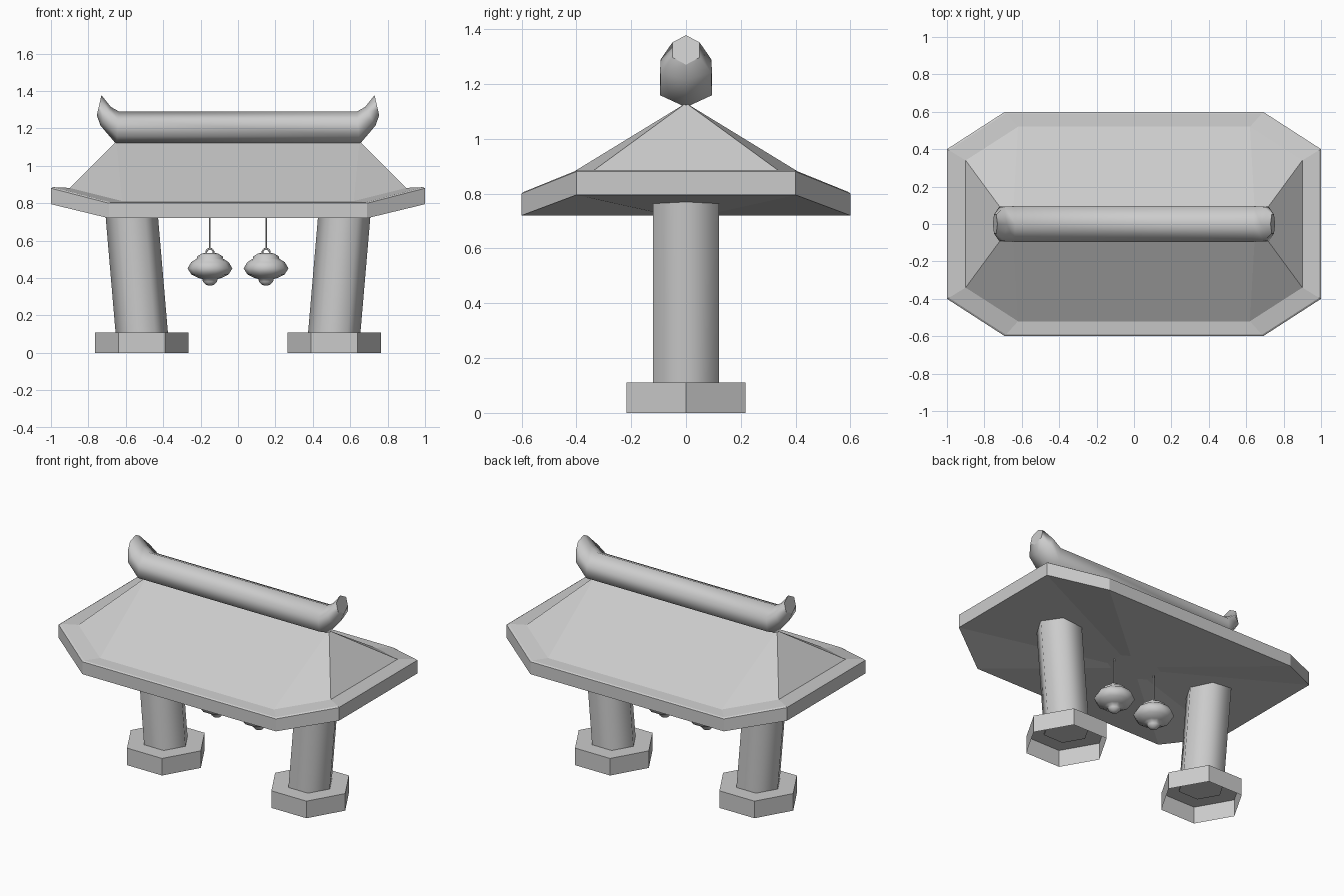
import bpy, bmesh, math

if "Cube" in bpy.data.objects:
    bpy.data.objects.remove(bpy.data.objects["Cube"])

def make(name, verts, faces, smooth=False):
    me = bpy.data.meshes.new(name)
    me.from_pydata(verts, [], faces)
    bm = bmesh.new()
    bm.from_mesh(me)
    bmesh.ops.recalc_face_normals(bm, faces=bm.faces)
    bm.to_mesh(me)
    bm.free()
    for p in me.polygons:
        p.use_smooth = smooth and len(p.vertices) <= 4
    ob = bpy.data.objects.new(name, me)
    bpy.context.collection.objects.link(ob)
    return ob

def loft(name, rings, cap_start=True, cap_end=True, smooth=False):
    n = len(rings[0])
    verts = [v for r in rings for v in r]
    faces = [(k * n + i, k * n + (i + 1) % n, (k + 1) * n + (i + 1) % n, (k + 1) * n + i)
             for k in range(len(rings) - 1) for i in range(n)]
    if cap_start:
        faces.append(tuple(range(n)))
    if cap_end:
        faces.append(tuple(range(len(verts) - n, len(verts))))
    return make(name, verts, faces, smooth)

def circle(x, z, r, n=6):
    return [(x + r * math.cos(i * math.tau / n), r * math.sin(i * math.tau / n), z) for i in range(n)]

# Roof: octagonal rings from the underside centre, over the rim, up to the hip slopes
def octagon(ex, ey, ez, fx, fy, fz):
    return [(ex, -ey, ez), (ex, ey, ez), (fx, fy, fz), (-fx, fy, fz),
            (-ex, ey, ez), (-ex, -ey, ez), (-fx, -fy, fz), (fx, -fy, fz)]

rings = [octagon(.15, .06, .72, .10, .09, .72),
         octagon(1, .4, .795, .69, .6, .72),
         octagon(1, .4, .88, .69, .6, .80),
         octagon(.99, .395, .886, .685, .592, .806),
         octagon(.9, .34, .882, .62, .52, .812)]
verts = [v for r in rings for v in r] + [(.65, 0, 1.13), (-.65, 0, 1.13)]
faces = [(k * 8 + i, k * 8 + (i + 1) % 8, k * 8 + 8 + (i + 1) % 8, k * 8 + 8 + i)
         for k in range(4) for i in range(8)]
faces.append(tuple(range(8)))
t, R, L = 32, 40, 41
faces += [(t, t + 1, R), (t + 1, t + 2, R), (t + 2, t + 3, L, R), (t + 3, t + 4, L),
          (t + 4, t + 5, L), (t + 5, t + 6, L), (t + 6, t + 7, R, L), (t + 7, t, R)]
make("roof", verts, faces)

# Ridge beam: hexagonal sections sweeping up into a horn at both ends
# each section: bottom x, bottom z, top x, top z, half width
sections = [(.65, 1.115, .635, 1.29, .095), (.735, 1.215, .68, 1.315, .092),
            (.755, 1.27, .73, 1.378, .05)]

def section(s, bx, bz, tx, tz, w):
    out = []
    for i in range(6):
        a = i * math.tau / 6
        f = (1 - math.cos(a)) / 2
        out.append((s * (bx + (tx - bx) * f), w * math.sin(a) / math.sin(math.pi / 3), bz + (tz - bz) * f))
    return out

loft("ridge_beam", [section(-1, *c) for c in reversed(sections)] + [section(1, *c) for c in sections],
     smooth=True)

# Pillars leaning outwards on open-bottomed hexagonal bases, and hanging lanterns
profile = [(.025, .535), (.045, .53), (.07, .515), (.068, .505), (.1, .485), (.12, .452),
           (.1, .42), (.06, .4), (.04, .395), (.038, .38), (.022, .364), (.008, .36)]
for s, side in ((-1, "left"), (1, "right")):
    loft(side + "_base", [circle(s * .515, 0, .25), circle(s * .515, .11, .25)], cap_start=False)
    loft(side + "_pillar", [circle(s * .514, .1, .14), circle(s * .573, .79, .14)], smooth=True)

    x = s * .15
    loft(side + "_lantern", [circle(x, z, r, 10) for r, z in profile], smooth=True)
    loft(side + "_cord", [circle(x, .555, .004), circle(x, .74, .004)], smooth=True)
    bpy.ops.mesh.primitive_torus_add(major_segments=12, minor_segments=6, major_radius=.02,
                                     minor_radius=.005, location=(x, 0, .537),
                                     rotation=(math.pi / 2, 0, 0))
    bpy.context.object.name = side + "_lantern_ring"
    bpy.ops.object.shade_smooth()
